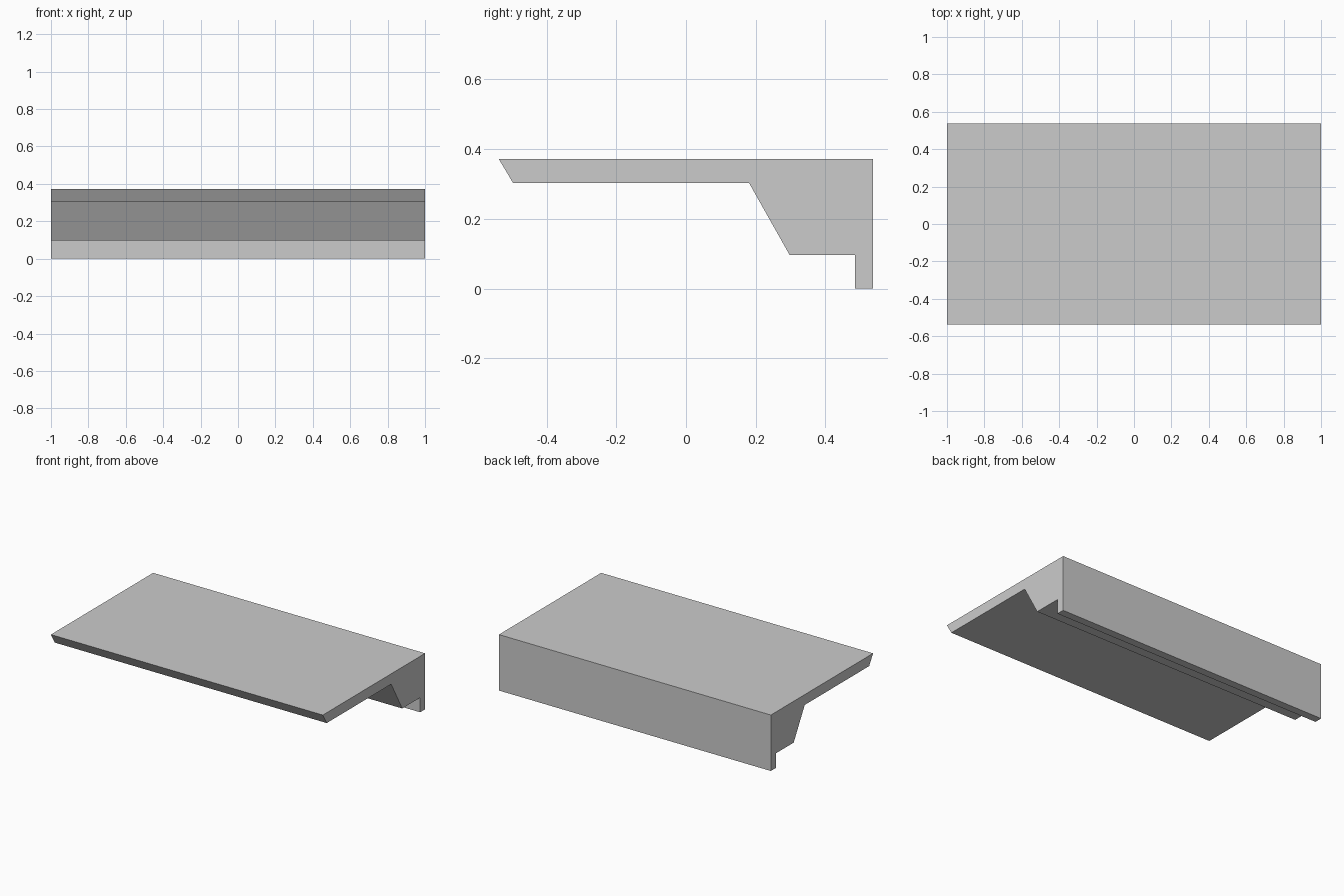
import bpy
import bmesh

cube = bpy.data.objects.get("Cube")
if cube:
    bpy.data.objects.remove(cube, do_unlink=True)

# Single plain grey
grey = bpy.data.materials.new("plain grey")
grey.use_nodes = True
colour = (0.6, 0.6, 0.6, 1)
grey.diffuse_color = colour
grey.node_tree.nodes["Principled BSDF"].inputs["Base Color"].default_value = colour


def extrude_profile(name, profile, width, material):
    """Sweep a (y, z) outline along x, centred on x = 0."""
    bm = bmesh.new()
    face = bm.faces.new([bm.verts.new((-width / 2, y, z)) for y, z in profile])
    swept = bmesh.ops.extrude_face_region(bm, geom=[face])
    verts = [g for g in swept["geom"] if isinstance(g, bmesh.types.BMVert)]
    bmesh.ops.translate(bm, verts=verts, vec=(width, 0, 0))
    bmesh.ops.recalc_face_normals(bm, faces=bm.faces)
    mesh = bpy.data.meshes.new(name)
    bm.to_mesh(mesh)
    bm.free()
    mesh.materials.append(material)
    obj = bpy.data.objects.new(name, mesh)
    bpy.context.collection.objects.link(obj)
    return obj


# Ledge with bevelled nose, sloped support and rear lip
ledge_outline = [
    (-0.537, 0.372), (-0.496, 0.303),   # nose
    (0.181, 0.303), (0.297, 0.097),     # sloped support
    (0.485, 0.097), (0.485, 0),         # rear lip
    (0.537, 0), (0.537, 0.372),         # back wall
]
extrude_profile("ledge_slab", ledge_outline, 2, grey)
